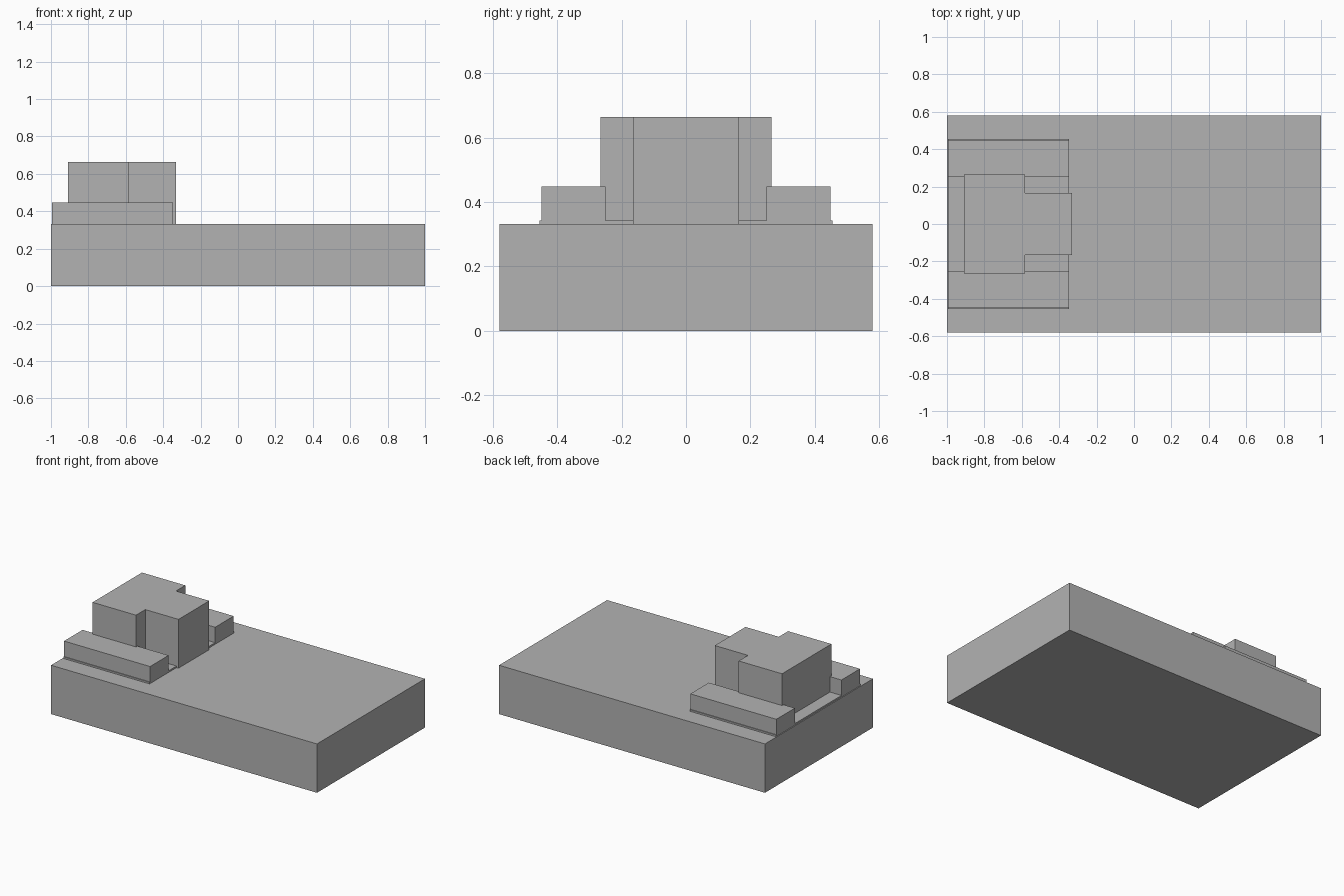
import bpy
import bmesh

cube = bpy.data.objects.get("Cube")
if cube:
    bpy.data.objects.remove(cube, do_unlink=True)

grey = bpy.data.materials.new("plain_grey")
grey.use_nodes = True
colour = (0.45, 0.45, 0.45, 1)
grey.diffuse_color = colour
grey.node_tree.nodes["Principled BSDF"].inputs["Base Color"].default_value = colour


def prism(name, outline, z0, z1):
    """Extrude a counter-clockwise floor outline from z0 up to z1."""
    bm = bmesh.new()
    floor = bm.faces.new([bm.verts.new((x, y, z0)) for x, y in outline])
    top = bmesh.ops.extrude_face_region(bm, geom=[floor], use_keep_orig=True)
    verts = [v for v in top["geom"] if isinstance(v, bmesh.types.BMVert)]
    bmesh.ops.translate(bm, verts=verts, vec=(0, 0, z1 - z0))
    bmesh.ops.recalc_face_normals(bm, faces=bm.faces)
    mesh = bpy.data.meshes.new(name)
    bm.to_mesh(mesh)
    bm.free()
    mesh.materials.append(grey)
    obj = bpy.data.objects.new(name, mesh)
    bpy.context.collection.objects.link(obj)
    return obj


def rect(x0, x1, y0, y1):
    return [(x0, y0), (x1, y0), (x1, y1), (x0, y1)]


DECK = 0.332      # top of the base
PLATE = 0.343     # top of the thin plate
BACK, FRONT = -0.994, -0.347

# Broad base slab and the thin plate at one end
prism("base_slab", rect(-1, 1, -0.58, 0.58), 0, DECK)
prism("mounting_plate", rect(BACK, FRONT, -0.455, 0.455), DECK, PLATE)

# Matching low blocks on both sides
for side, y0, y1 in (("right", -0.449, -0.25), ("left", 0.25, 0.449)):
    prism(side + "_side_block", rect(BACK, FRONT, y0, y1), PLATE, 0.448)

# T-shaped tower: wide body with a narrower nose
half = [(-0.908, -0.265), (-0.582, -0.265), (-0.582, -0.165), (-0.332, -0.165)]
tower = half + [(x, -y) for x, y in reversed(half)]
prism("tower", tower, DECK, 0.664)
